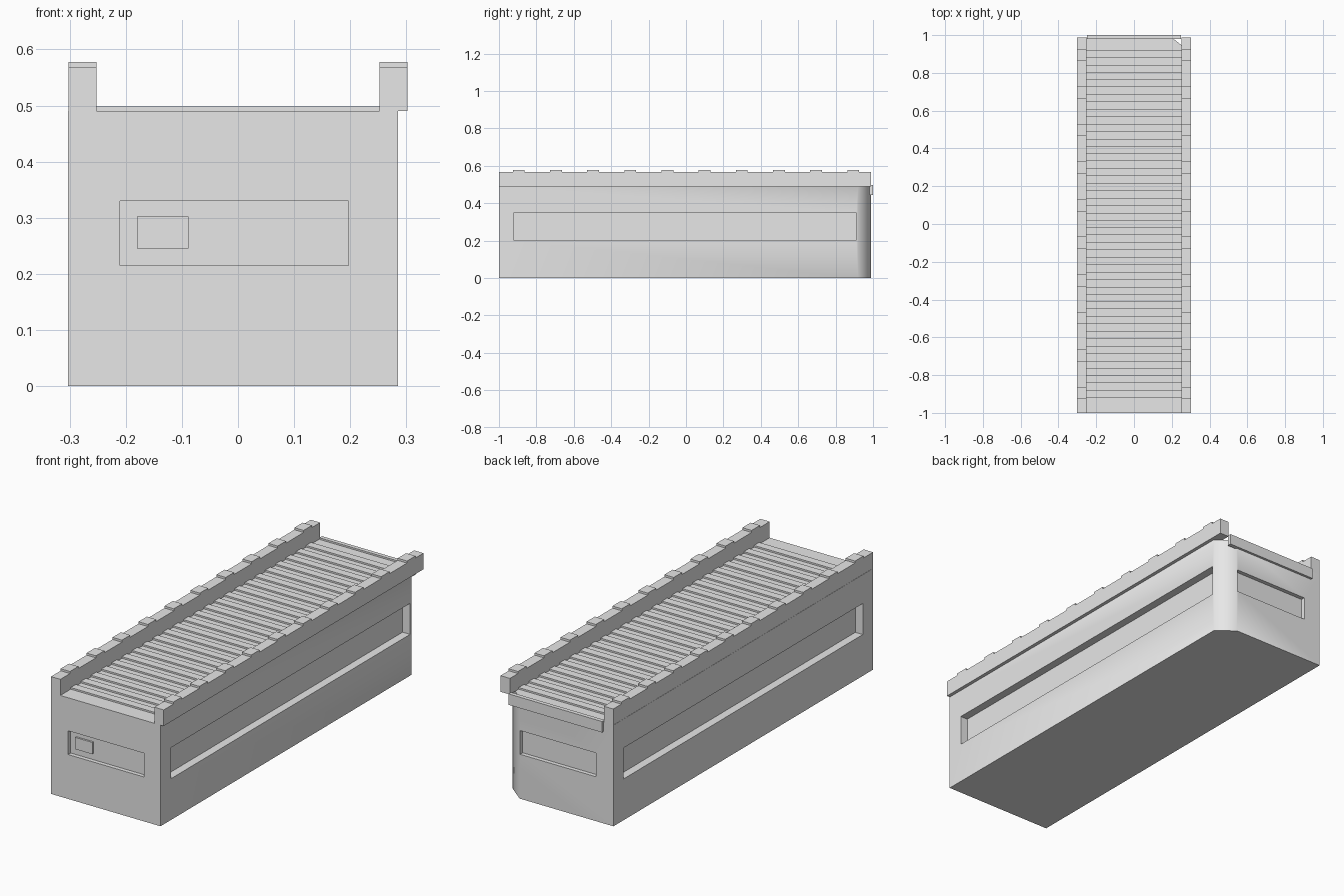
import bpy
import bmesh
import math

if "Cube" in bpy.data.objects:
    bpy.data.objects.remove(bpy.data.objects["Cube"], do_unlink=True)

grey = bpy.data.materials.new("light_grey")
grey.use_nodes = True
colour = (0.8, 0.8, 0.8, 1.0)
grey.diffuse_color = colour
grey.node_tree.nodes["Principled BSDF"].inputs["Base Color"].default_value = colour


def make_object(name, bm):
    bmesh.ops.recalc_face_normals(bm, faces=bm.faces[:])
    mesh = bpy.data.meshes.new(name)
    bm.to_mesh(mesh)
    bm.free()
    mesh.materials.append(grey)
    obj = bpy.data.objects.new(name, mesh)
    bpy.context.collection.objects.link(obj)
    return obj


def add_box(bm, x, y, z):
    """Add a box given its (min, max) on each axis."""
    verts = bmesh.ops.create_cube(bm, size=1)["verts"]
    for v in verts:
        v.co = [(lo + hi) / 2 + c * (hi - lo) for c, (lo, hi) in zip(v.co, (x, y, z))]


def box(name, x, y, z):
    bm = bmesh.new()
    add_box(bm, x, y, z)
    return make_object(name, bm)


# Main dimensions
LEFT, RIGHT = 0.285, -0.303
FRONT, BACK = -1.0, 0.988
TOP = 0.49

# Body: plan outline with one cut back corner, raised to full height
outline = [(RIGHT, FRONT), (LEFT, FRONT), (LEFT, 0.92), (0.20, BACK), (RIGHT, BACK)]
bm = bmesh.new()
base = bm.faces.new([bm.verts.new((x, y, 0)) for x, y in outline])
raised = bmesh.ops.extrude_face_region(bm, geom=[base])["geom"]
bmesh.ops.translate(bm, vec=(0, 0, TOP),
                    verts=[g for g in raised if isinstance(g, bmesh.types.BMVert)])
body = make_object("body", bm)

# Recessed panels on all four sides
END_X, END_Z = (-0.21, 0.197), (0.215, 0.33)
SIDE_Y, SIDE_Z = (-0.92, 0.91), (0.2, 0.35)
END_DEPTH, SIDE_DEPTH = 0.02, 0.04
recesses = {
    "front": (END_X, (FRONT - 0.1, FRONT + END_DEPTH), END_Z),
    "back": (END_X, (BACK - END_DEPTH, BACK + 0.1), END_Z),
    "left": ((LEFT - SIDE_DEPTH, LEFT + 0.1), SIDE_Y, SIDE_Z),
    "right": ((RIGHT - 0.1, RIGHT + SIDE_DEPTH), SIDE_Y, SIDE_Z),
}
bpy.context.view_layer.objects.active = body
for side, extent in recesses.items():
    cutter = box(side + "_recess_cutter", *extent)
    cutter.hide_render = True
    mod = body.modifiers.new(side + "_recess", "BOOLEAN")
    mod.operation = "DIFFERENCE"
    mod.solver = "EXACT"
    mod.object = cutter
    bpy.ops.object.modifier_apply(modifier=mod.name)
    bpy.data.objects.remove(cutter, do_unlink=True)

# Soft shading around the cut corner only
bpy.ops.object.select_all(action="DESELECT")
body.select_set(True)
bpy.ops.object.shade_smooth_by_angle(angle=math.radians(60))

# Raised plate inside the front recess
box("front_plate", (-0.18, -0.088), (FRONT + 0.011, FRONT + END_DEPTH + 0.002), (0.245, 0.302))

# Lip along the back edge of the deck
box("back_lip", (-0.25, 0.25), (0.98, 1.0), (0.445, 0.498))

# Cross ribs on the deck
bm = bmesh.new()
RIBS = 24
pitch = 1.88 / RIBS
for i in range(RIBS):
    y = -0.94 + (i + 0.5) * pitch
    add_box(bm, (-0.252, 0.252), (y - pitch / 4, y + pitch / 4), (TOP - 0.005, 0.498))
make_object("deck_ribs", bm)

# Side rails with evenly spaced blocks on top
for name, x in (("left_rail", (0.252, 0.302)), ("right_rail", (-0.302, -0.252))):
    box(name, x, (FRONT, BACK), (TOP, 0.568))
    bm = bmesh.new()
    for i in range(10):
        y = (i - 4.5) * 0.1987
        add_box(bm, x, (y - 0.032, y + 0.032), (0.567, 0.578))
    make_object(name + "_blocks", bm)
